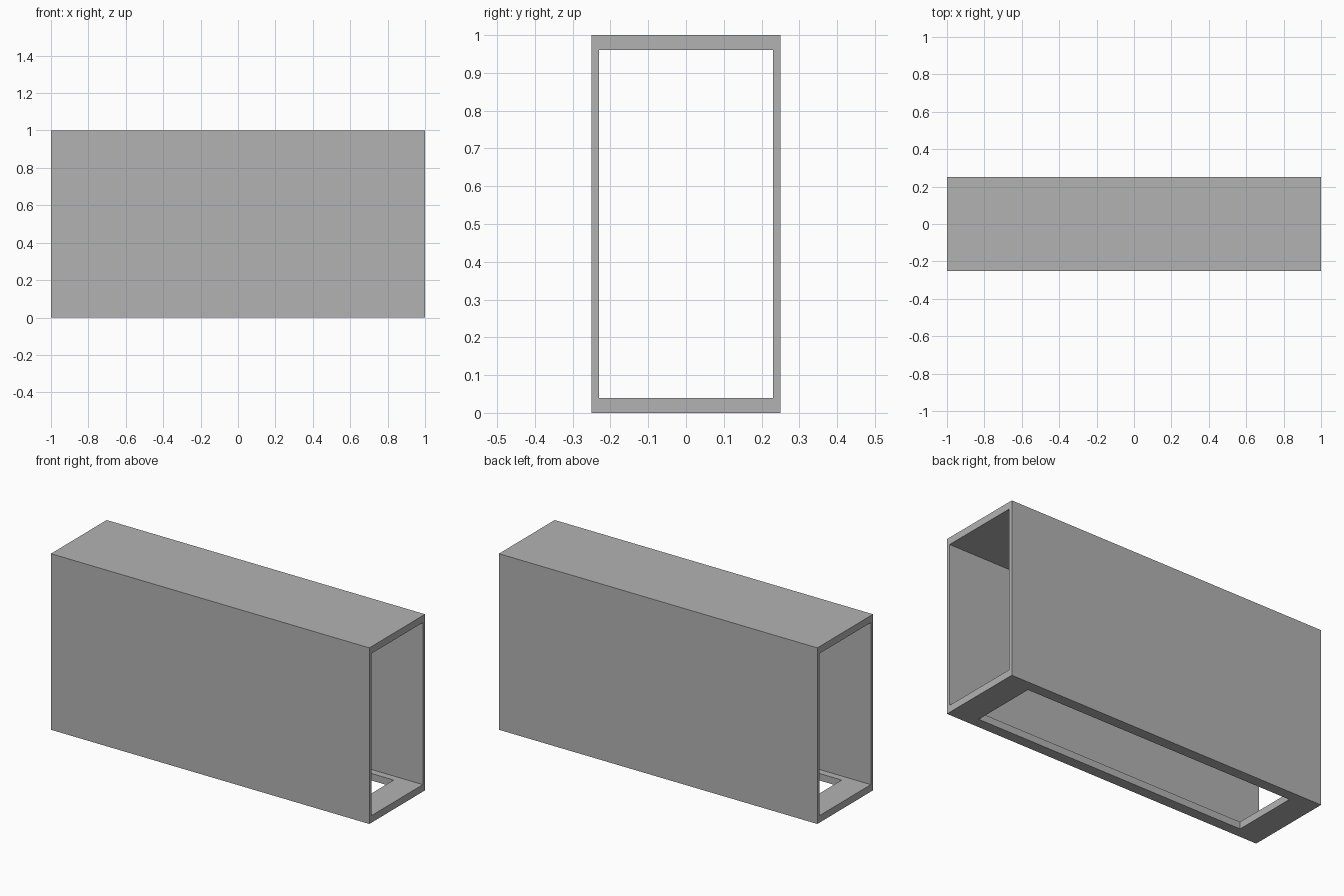
import bpy

cube = bpy.data.objects.get("Cube")
if cube:
    bpy.data.objects.remove(cube, do_unlink=True)

LENGTH, DEPTH, HEIGHT = 2.0, 0.5, 1.0
SIDE_WALL, SLAB = 0.02, 0.04            # thin front and back, thicker top and floor
SLOT_LENGTH, SLOT_DEPTH = 1.69, 0.38


def box(name, size, z):
    bpy.ops.mesh.primitive_cube_add(size=1, location=(0, 0, z))
    obj = bpy.context.object
    obj.name = obj.data.name = name
    obj.scale = size
    bpy.ops.object.transform_apply(location=True, rotation=False, scale=True)
    return obj


def cut(target, cutter):
    cutter.hide_render = True
    mod = target.modifiers.new("cut", "BOOLEAN")
    mod.operation = "DIFFERENCE"
    mod.solver = "EXACT"
    mod.object = cutter
    bpy.context.view_layer.objects.active = target
    bpy.ops.object.modifier_apply(modifier=mod.name)
    bpy.data.objects.remove(cutter, do_unlink=True)


# Sleeve: a box open at both ends
sleeve = box("sleeve", (LENGTH, DEPTH, HEIGHT), HEIGHT / 2)
cut(sleeve, box("bore_cutter",
                (LENGTH + 1, DEPTH - 2 * SIDE_WALL, HEIGHT - 2 * SLAB), HEIGHT / 2))

# Long slot through the floor
cut(sleeve, box("slot_cutter", (SLOT_LENGTH, SLOT_DEPTH, 4 * SLAB), 0))

# Plain grey finish
grey = bpy.data.materials.new("grey")
grey.use_nodes = True
colour = (0.45, 0.45, 0.45, 1)
grey.diffuse_color = colour
grey.node_tree.nodes["Principled BSDF"].inputs["Base Color"].default_value = colour
sleeve.data.materials.clear()
sleeve.data.materials.append(grey)
